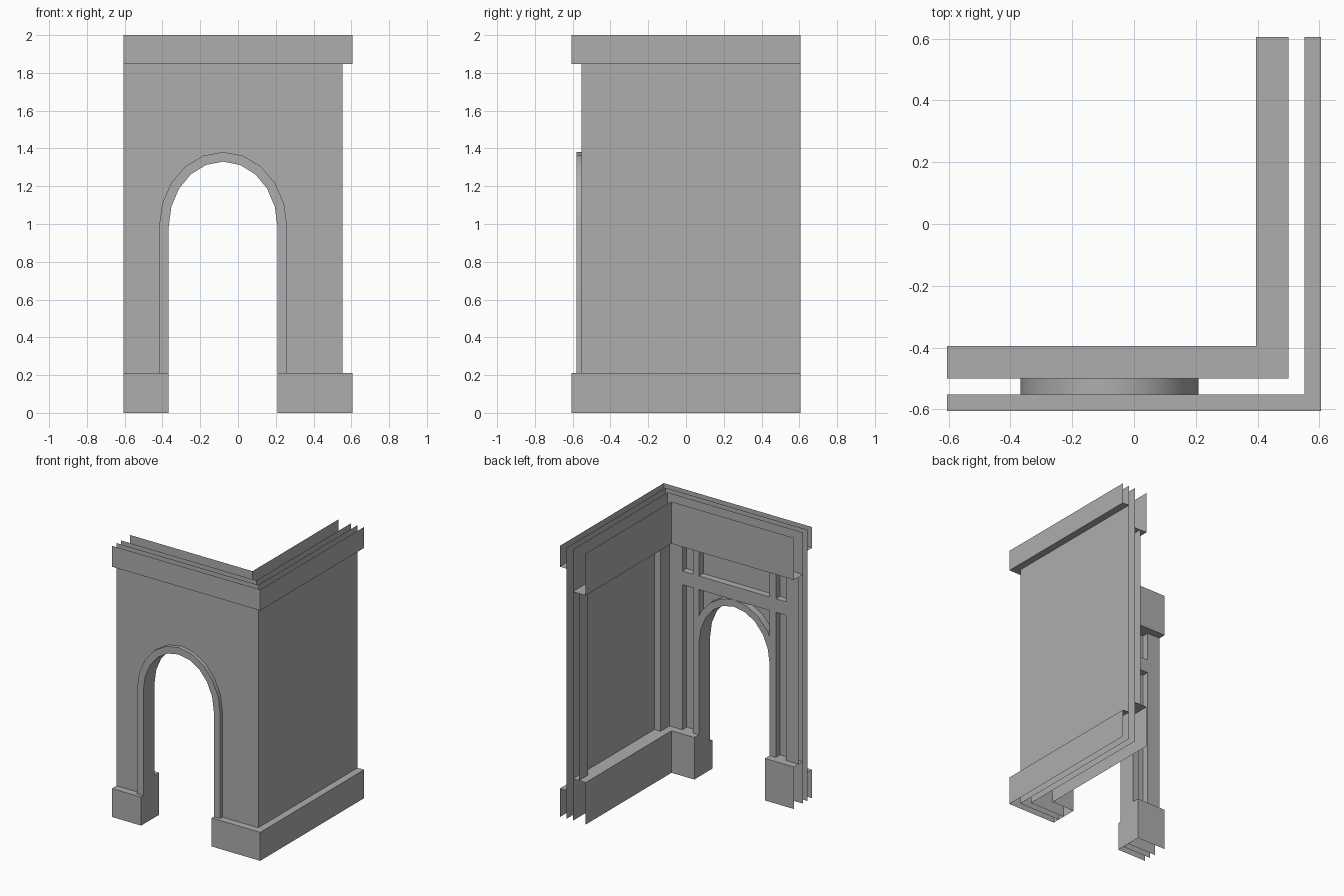
import bpy, bmesh, math
from mathutils import Vector

if "Cube" in bpy.data.objects:
    bpy.data.objects.remove(bpy.data.objects["Cube"])

# One plain grey for everything
grey = bpy.data.materials.new("plain_grey")
grey.use_nodes = True
grey.diffuse_color = (0.423, 0.423, 0.423, 1)
bsdf = next(n for n in grey.node_tree.nodes if n.type == 'BSDF_PRINCIPLED')
bsdf.inputs["Base Color"].default_value = grey.diffuse_color

END = 0.605                       # outer extent of both wings
TOP = 2.0
OUTER, INNER, FRAME, LEDGE = 0.552, 0.50, 0.45, 0.395   # layer offsets
BASE_OUT, BASE_IN = 0.21, 0.31    # plinth heights
CORN_OUT, CORN_IN = 1.846, 1.69   # cornice undersides
MID, HALF, SPRING, RISE, TRIM = -0.079, 0.288, 0.985, 0.345, 0.051
LEFT_JAMB, RIGHT_JAMB = MID - HALF, MID + HALF
OUTWARD, INWARD = Vector((1, -1, 0)), Vector((-1, 1, 0))


def finish(name, bm, facing):
    """Turn the sheet towards its facing side and add it to the scene."""
    total = Vector()
    for f in bm.faces:
        f.normal_update()
        total += f.normal * f.calc_area()
    if total.dot(facing) < 0:
        bmesh.ops.reverse_faces(bm, faces=bm.faces[:])
    mesh = bpy.data.meshes.new(name)
    bm.to_mesh(mesh)
    bm.free()
    mesh.materials.append(grey)
    obj = bpy.data.objects.new(name, mesh)
    bpy.context.scene.collection.objects.link(obj)
    return obj


def loft(name, rows, facing):
    """Join rows of points with quads."""
    bm = bmesh.new()
    grid = [[bm.verts.new(p) for p in row] for row in rows]
    for a, b in zip(grid, grid[1:]):
        for i in range(len(a) - 1):
            bm.faces.new((a[i], a[i + 1], b[i + 1], b[i]))
    return finish(name, bm, facing)


def moulding(name, path, profile, facing):
    """Sweep an (offset, height) profile along a plan path."""
    loft(name, [[(x, y, z) for x, y in path(d)] for d, z in profile], facing)


def upright(name, plan, z0, z1):
    """Raise an open plan outline into a post."""
    loft(name, [[(x, y, z) for x, y in plan] for z in (z0, z1)], INWARD)


def arch(grow, foot):
    """Opening outline as (x, z) points, from left foot to right foot."""
    rx, rz = HALF + grow, RISE + grow
    curve = [(MID - rx * math.cos(math.pi * i / 10), SPRING + rz * math.sin(math.pi * i / 10))
             for i in range(11)]
    return [(MID - rx, foot)] + curve + [(MID + rx, foot)]


# Plan paths
def whole(d):
    return [(-END, -d), (d, -d), (d, END)]


def left_part(d):
    return [(-END, -d), (LEFT_JAMB, -d)]


def right_part(d):
    return [(RIGHT_JAMB, -d), (d, -d), (d, END)]


# Outer and inner wall skins: side wing, strips beside the opening, and the part over the arch
def wall(name, d, facing):
    for part, path in (("_left", left_part), ("_right", right_part)):
        moulding(name + part, path, [(d, 0), (d, TOP)], facing)
    curve = arch(0, 0)[1:-1]
    loft(name + "_over_arch", [[(x, -d, z) for x, z in curve],
                               [(x, -d, TOP) for x, z in curve]], facing)


wall("outer_wall", OUTER, OUTWARD)
wall("inner_wall", INNER, INWARD)

# Cornices
moulding("outer_cornice", whole, [(END, TOP), (END, CORN_OUT), (OUTER, CORN_OUT)], OUTWARD)
moulding("inner_cornice", whole, [(LEDGE, TOP), (LEDGE, CORN_IN), (INNER, CORN_IN)], INWARD)

# Plinths on both sides of the opening, with their end faces
for side, path, jamb, turn in (("left", left_part, LEFT_JAMB, 1),
                               ("right", right_part, RIGHT_JAMB, -1)):
    moulding("outer_plinth_" + side, path, [(END, 0), (END, BASE_OUT), (OUTER, BASE_OUT)], OUTWARD)
    moulding("inner_plinth_" + side, path, [(LEDGE, 0), (LEDGE, BASE_IN), (INNER, BASE_IN)], INWARD)
    bm = bmesh.new()
    bm.faces.new([bm.verts.new((jamb, -d, z)) for d, z in (
        (END, 0), (LEDGE, 0), (LEDGE, BASE_IN), (FRAME, BASE_IN),
        (FRAME, BASE_OUT), (END, BASE_OUT))])
    finish("plinth_end_" + side, bm, Vector((turn, 0, 0)))

# Arch trim: raised band outside, reveal, and raised band inside
section = [(TRIM, OUTER), (TRIM, 0.58), (0, 0.58), (0, FRAME), (TRIM, FRAME), (TRIM, INNER)]
trim = loft("arch_trim", [[(x, -d, z) for x, z in arch(grow, BASE_OUT)] for grow, d in section],
            Vector((0, 0, -1)))
bpy.ops.object.select_all(action='DESELECT')
trim.select_set(True)
bpy.context.view_layer.objects.active = trim
bpy.ops.object.shade_smooth_by_angle(angle=math.radians(40))

# Inner framing: posts and the rail above the arch
POST = 0.105
upright("corner_post", [(FRAME - POST, -INNER), (FRAME - POST, -FRAME), (FRAME, -FRAME),
                        (FRAME, POST - FRAME), (INNER, POST - FRAME)], BASE_IN, CORN_IN)
upright("front_end_post", [(-END, -FRAME), (POST - END, -FRAME), (POST - END, -INNER)],
        BASE_IN, CORN_IN)
upright("side_end_post", [(FRAME, END), (FRAME, END - POST), (INNER, END - POST)],
        BASE_IN, CORN_IN)
for side, x0 in (("left", LEFT_JAMB - TRIM), ("right", RIGHT_JAMB)):
    x1 = x0 + TRIM
    upright("jamb_post_" + side, [(x0, -INNER), (x0, -FRAME), (x1, -FRAME), (x1, -INNER)],
            SPRING, CORN_IN)
moulding("arch_rail", lambda d: [(POST - END, -d), (FRAME - POST, -d)],
         [(INNER, 1.38), (FRAME, 1.38), (FRAME, 1.48), (INNER, 1.48)], INWARD)
